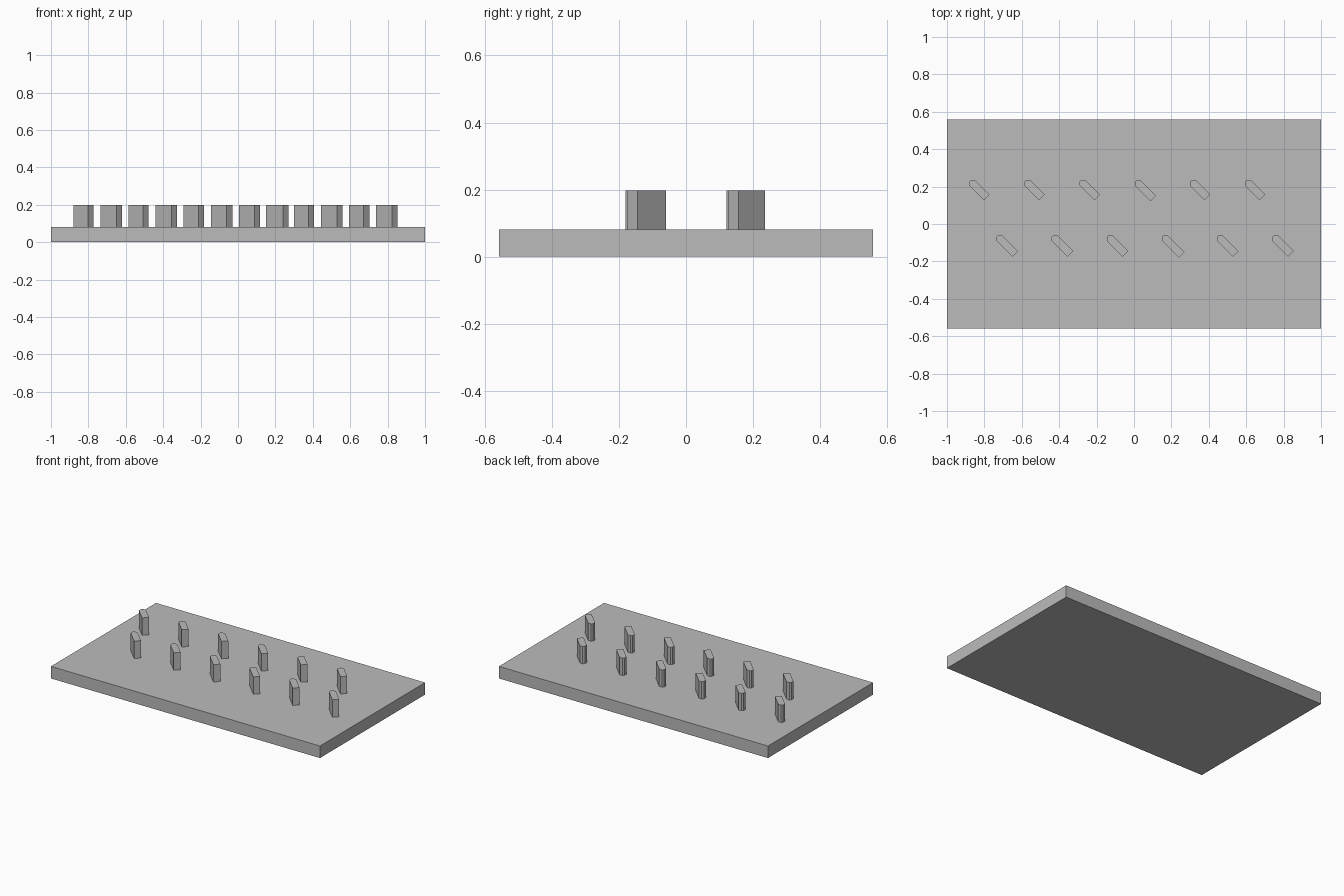
import bpy, bmesh

if "Cube" in bpy.data.objects:
    bpy.data.objects.remove(bpy.data.objects["Cube"])

grey = bpy.data.materials.new("plain grey")
grey.diffuse_color = (0.5, 0.5, 0.5, 1)
grey.use_nodes = True
grey.node_tree.nodes["Principled BSDF"].inputs["Base Color"].default_value = grey.diffuse_color


def prism(name, outline, z0, z1):
    """Extrude a flat outline from z0 up to z1."""
    bm = bmesh.new()
    base = bm.faces.new([bm.verts.new((x, y, z0)) for x, y in outline])
    top = bmesh.ops.extrude_face_region(bm, geom=[base], use_keep_orig=True)
    verts = [g for g in top["geom"] if isinstance(g, bmesh.types.BMVert)]
    bmesh.ops.translate(bm, verts=verts, vec=(0, 0, z1 - z0))
    bmesh.ops.recalc_face_normals(bm, faces=bm.faces)
    mesh = bpy.data.meshes.new(name)
    bm.to_mesh(mesh)
    bm.free()
    mesh.materials.append(grey)
    obj = bpy.data.objects.new(name, mesh)
    bpy.context.collection.objects.link(obj)
    return obj


def post(name, x, y, length):
    """Diagonal post: clipped corner at upper left, square end at lower right."""
    w, c = 0.03, 0.009
    half = [(c, 0), (w, 0), (length, w - length)]
    mirrored = [(-b, -a) for a, b in reversed(half)]
    prism(name, [(x + a, y + b) for a, b in half + mirrored], 0.08, 0.198)


# Base slab
prism("base_slab", [(-1, -0.558), (1, -0.558), (1, 0.558), (-1, 0.558)], 0, 0.081)

# Two staggered rows of six posts; the fourth of each row is slightly longer
for row, x0, y0, length in (("back", -0.88, 0.235, 0.108), ("front", -0.735, -0.06, 0.115)):
    for i in range(6):
        extra = 0.006 if i == 3 else 0
        post(f"{row}_post_{i + 1}", x0 + i * 0.2948, y0, length + extra)
